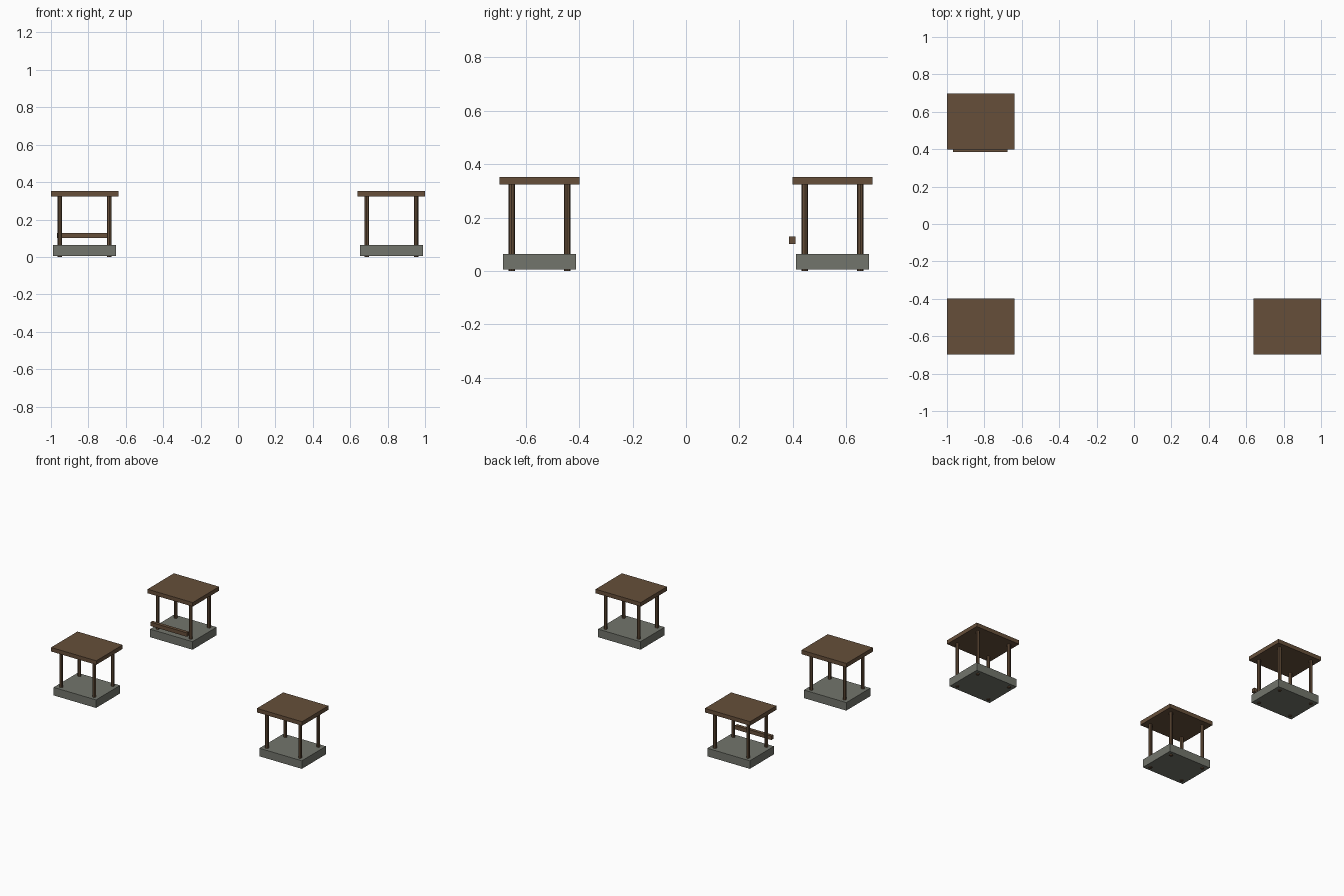
import bpy, math

if "Cube" in bpy.data.objects:
    bpy.data.objects.remove(bpy.data.objects["Cube"])


def material(name, rgb):
    m = bpy.data.materials.new(name)
    m.diffuse_color = (*rgb, 1.0)
    m.use_nodes = True
    m.node_tree.nodes["Principled BSDF"].inputs["Base Color"].default_value = m.diffuse_color
    return m


wood = material("brown_wood", (0.133, 0.078, 0.042))
stone = material("grey_stone", (0.170, 0.178, 0.150))


def box(name, center, size, mat):
    bpy.ops.mesh.primitive_cube_add(size=1, location=center)
    o = bpy.context.object
    o.name = name
    o.scale = size
    bpy.ops.object.transform_apply(location=False, rotation=False, scale=True)
    o.data.materials.append(mat)


def post(name, x, y, top):
    bpy.ops.mesh.primitive_cylinder_add(vertices=8, radius=0.012, depth=top,
                                        location=(x, y, top / 2))
    o = bpy.context.object
    o.name = name
    o.data.materials.append(wood)


# Three identical open shelters
for label, cx, cy in (("back_left", -0.82, 0.549),
                      ("front_left", -0.82, -0.549),
                      ("front_right", 0.82, -0.549)):
    box(label + "_base", (cx, cy, 0.034), (0.338, 0.274, 0.058), stone)
    box(label + "_roof", (cx, cy, 0.338), (0.36, 0.30, 0.029), wood)
    for sx in (-1, 1):
        for sy in (-1, 1):
            post(label + "_post", cx + sx * 0.132, cy + sy * 0.104, 0.326)

# Rail in front of the back left shelter
box("rail", (-0.822, 0.398, 0.115), (0.29, 0.024, 0.028), wood)
